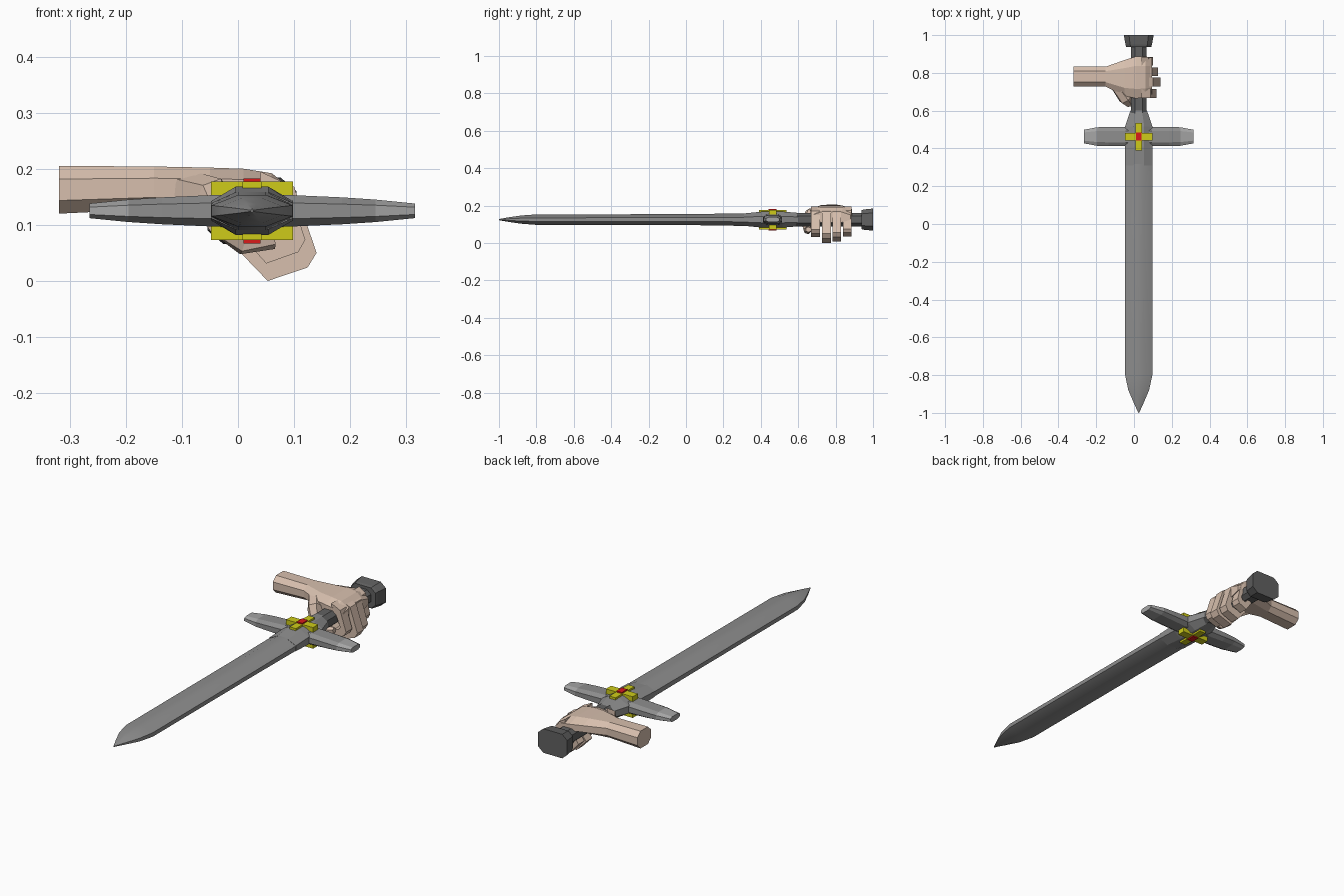
import bpy, bmesh
from mathutils import Vector

if "Cube" in bpy.data.objects:
    bpy.data.objects.remove(bpy.data.objects["Cube"])

CX, CZ = 0.025, 0.125   # sword axis


def material(name, rgb):
    m = bpy.data.materials.new(name)
    m.diffuse_color = (*rgb, 1)
    m.use_nodes = True
    m.node_tree.nodes["Principled BSDF"].inputs["Base Color"].default_value = m.diffuse_color
    return m


steel = material("steel", (0.27, 0.27, 0.27))
iron = material("dark_iron", (0.12, 0.12, 0.12))
bright = material("bright_steel", (0.38, 0.38, 0.38))
gold = material("gold", (0.62, 0.60, 0.01))
red = material("red_gem", (0.7, 0.01, 0.01))
skin_mat = material("skin", (0.68, 0.52, 0.42))


def skin(name, rings, mat, smooth=None):
    """Join matching rings of points into a capped solid."""
    bm = bmesh.new()
    vs = [[bm.verts.new(p) for p in r] for r in rings]
    n = len(vs[0])
    for a, b in zip(vs, vs[1:]):
        for i in range(n):
            j = (i + 1) % n
            bm.faces.new((a[i], a[j], b[j], b[i]))
    bm.faces.new(vs[0])
    bm.faces.new(vs[-1])
    bmesh.ops.recalc_face_normals(bm, faces=bm.faces)
    me = bpy.data.meshes.new(name)
    bm.to_mesh(me)
    bm.free()
    me.materials.append(mat)
    ob = bpy.data.objects.new(name, me)
    bpy.context.collection.objects.link(ob)
    if smooth:
        bpy.ops.object.select_all(action='DESELECT')
        ob.select_set(True)
        bpy.context.view_layer.objects.active = ob
        bpy.ops.object.shade_smooth_by_angle(angle=smooth)
    return ob


def octagon(cu, cv):
    """Eight-sided unit section; cu, cv set where the corners are cut."""
    return [(1, -cv), (1, cv), (cu, 1), (-cu, 1),
            (-1, cv), (-1, -cv), (-cu, -1), (cu, -1)]


def along_y(name, stations, prof, mat, smooth=None):
    return skin(name, [[(CX + u * hx, y, CZ + v * hz) for u, v in prof]
                       for y, hx, hz in stations], mat, smooth)


def along_x(name, stations, prof, mat, smooth=None):
    return skin(name, [[(x, (y0 + y1) / 2 + u * (y1 - y0) / 2, (z0 + z1) / 2 + v * (z1 - z0) / 2)
                        for u, v in prof] for x, y0, y1, z0, z1 in stations], mat, smooth)


def box(name, cx, cy, cz, sx, sy, sz, mat):
    return along_x(name, [(cx + s * sx / 2, cy - sy / 2, cy + sy / 2, cz - sz / 2, cz + sz / 2)
                          for s in (-1, 1)], [(1, -1), (1, 1), (-1, 1), (-1, -1)], mat)


# blade with pointed tip
along_y("blade", [(-1.0, 0.002, 0.003), (-0.95, 0.025, 0.012), (-0.88, 0.055, 0.022),
                  (-0.8, 0.072, 0.028), (0.0, 0.072, 0.029), (0.33, 0.072, 0.034)],
        octagon(0.35, 0.35), steel, 0.6)

# collar joining blade, guard and grip
along_y("guard_hub", [(0.31, 0.073, 0.033), (0.41, 0.073, 0.043), (0.515, 0.073, 0.043),
                      (0.60, 0.044, 0.036)], octagon(0.4, 0.4), steel)

# cross guard arms with bright end caps
for side, label in ((-1, "left"), (1, "right")):
    rows = [(0.0, 0.051, 0.030), (0.07, 0.051, 0.028), (0.16, 0.051, 0.024), (0.22, 0.049, 0.020)]
    caps = [(0.22, 0.049, 0.020), (0.29, 0.036, 0.013)]
    for part, st, mat in (("guard_arm", rows, steel), ("guard_cap", caps, bright)):
        along_x(f"{part}_{label}", [(CX + side * d, 0.463 - h, 0.463 + h, CZ - t, CZ + t)
                                    for d, h, t in st], octagon(0.6, 0.5), mat)

# gold cross and gem on both faces
for side, label in ((1, "top"), (-1, "bottom")):
    box(f"cross_long_{label}", CX, 0.463, CZ + side * 0.039, 0.034, 0.146, 0.026, gold)
    box(f"cross_wide_{label}", CX, 0.463, CZ + side * 0.040, 0.146, 0.040, 0.024, gold)
    box(f"gem_{label}", CX, 0.463, CZ + side * 0.046, 0.030, 0.042, 0.024, red)

# grip and pommel
along_y("grip", [(0.58, 0.042, 0.036), (0.95, 0.042, 0.036)], octagon(0.5, 0.5), iron)
along_y("pommel", [(0.937, 0.066, 0.050), (0.95, 0.070, 0.054), (1.0, 0.079, 0.059)],
        octagon(0.65, 0.6), iron)

# forearm and back of the hand
along_x("forearm_and_palm", [(-0.319, 0.727, 0.833, 0.120, 0.205), (-0.15, 0.727, 0.833, 0.128, 0.204),
                             (-0.05, 0.678, 0.868, 0.130, 0.202), (0.01, 0.665, 0.887, 0.130, 0.200),
                             (0.06, 0.668, 0.887, 0.125, 0.192), (0.095, 0.675, 0.88, 0.110, 0.165)],
        octagon(0.55, 0.45), skin_mat)

# curled fingers: paired outer and inner profile points in x, z
outer = [(0.04, 0.195), (0.10, 0.168), (0.14, 0.05), (0.124, 0.024), (0.053, 0.0), (0.0, 0.055)]
inner = [(0.04, 0.15), (0.07, 0.14), (0.10, 0.07), (0.09, 0.055), (0.06, 0.048), (0.02, 0.082)]
fingers = [("index", 0.668, 0.716, 0.80, 0.84), ("middle", 0.728, 0.776, 1.0, 1.0),
           ("ring", 0.783, 0.828, 0.88, 0.96), ("little", 0.840, 0.884, 0.60, 0.82)]
for name, y0, y1, sx, sz in fingers:
    def fit(p):
        return 0.04 + (p[0] - 0.04) * sx, 0.195 + (p[1] - 0.195) * sz
    rings = []
    for o, i in zip(outer, inner):
        (ox, oz), (ix, iz) = fit(o), fit(i)
        rings.append([(ox, y0, oz), (ox, y1, oz), (ix, y1, iz), (ix, y0, iz)])
    skin(f"{name}_finger", rings, skin_mat)

# thumb wrapping under the grip
path = [(-0.10, 0.745, 0.166, 0.034), (-0.045, 0.665, 0.150, 0.037), (-0.03, 0.645, 0.10, 0.026),
        (0.01, 0.65, 0.068, 0.022), (0.065, 0.655, 0.072, 0.015)]
hexagon = [(1, 0), (0.5, 0.87), (-0.5, 0.87), (-1, 0), (-0.5, -0.87), (0.5, -0.87)]
pts = [Vector(p[:3]) for p in path]
rings = []
for k, p in enumerate(pts):
    d = (pts[min(k + 1, len(pts) - 1)] - pts[max(k - 1, 0)]).normalized()
    a = d.cross(Vector((0.6, 0.8, 0.0))).normalized()
    b = d.cross(a)
    rings.append([p + path[k][3] * (u * a + v * b) for u, v in hexagon])
skin("thumb", rings, skin_mat)
